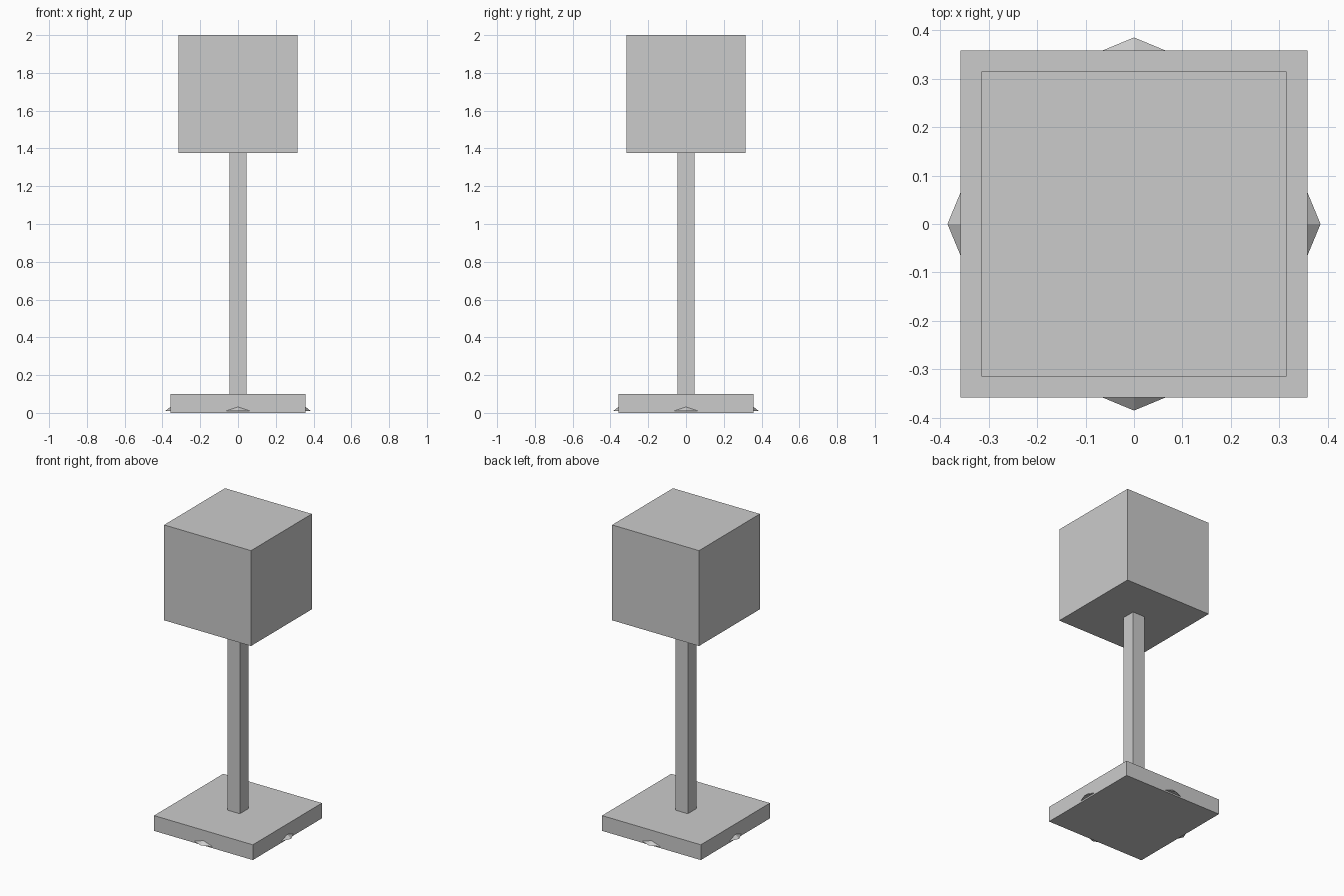
import bpy
from math import pi
from mathutils import Matrix

cube = bpy.data.objects.get("Cube")
if cube:
    bpy.data.objects.remove(cube, do_unlink=True)

# Single grey finish
grey = bpy.data.materials.new("plain grey")
grey.use_nodes = True
colour = (0.6, 0.6, 0.6, 1)
grey.diffuse_color = colour
grey.node_tree.nodes["Principled BSDF"].inputs["Base Color"].default_value = colour


def add_mesh(name, verts, faces):
    mesh = bpy.data.meshes.new(name)
    mesh.from_pydata(verts, [], faces)
    mesh.materials.append(grey)
    obj = bpy.data.objects.new(name, mesh)
    bpy.context.collection.objects.link(obj)
    return obj


def box(name, half, bottom, top):
    ring = [(-half, -half), (half, -half), (half, half), (-half, half)]
    verts = [(x, y, z) for z in (bottom, top) for x, y in ring]
    sides = [(i, (i + 1) % 4, (i + 1) % 4 + 4, i + 4) for i in range(4)]
    return add_mesh(name, verts, [(3, 2, 1, 0), (4, 5, 6, 7)] + sides)


# Stand and head
box("base", 0.358, 0, 0.1)
box("post", 0.045, 0.1, 1.375)
box("head", 0.315, 1.375, 2)

# Small pointed tabs, one in the middle of each base side
wall, tip, low, high = 0.358, 0.385, 0.01, 0.032
tab_verts = [(-0.065, -wall, low), (0.065, -wall, low), (0, -tip, low), (0, -wall, high)]
tab_faces = [(0, 1, 2), (0, 2, 3), (2, 1, 3), (1, 0, 3)]
for i, side in enumerate(("front", "left", "back", "right")):
    tab = add_mesh(side + "_tab", tab_verts, tab_faces)
    tab.data.transform(Matrix.Rotation(i * pi / 2, 4, "Z"))
